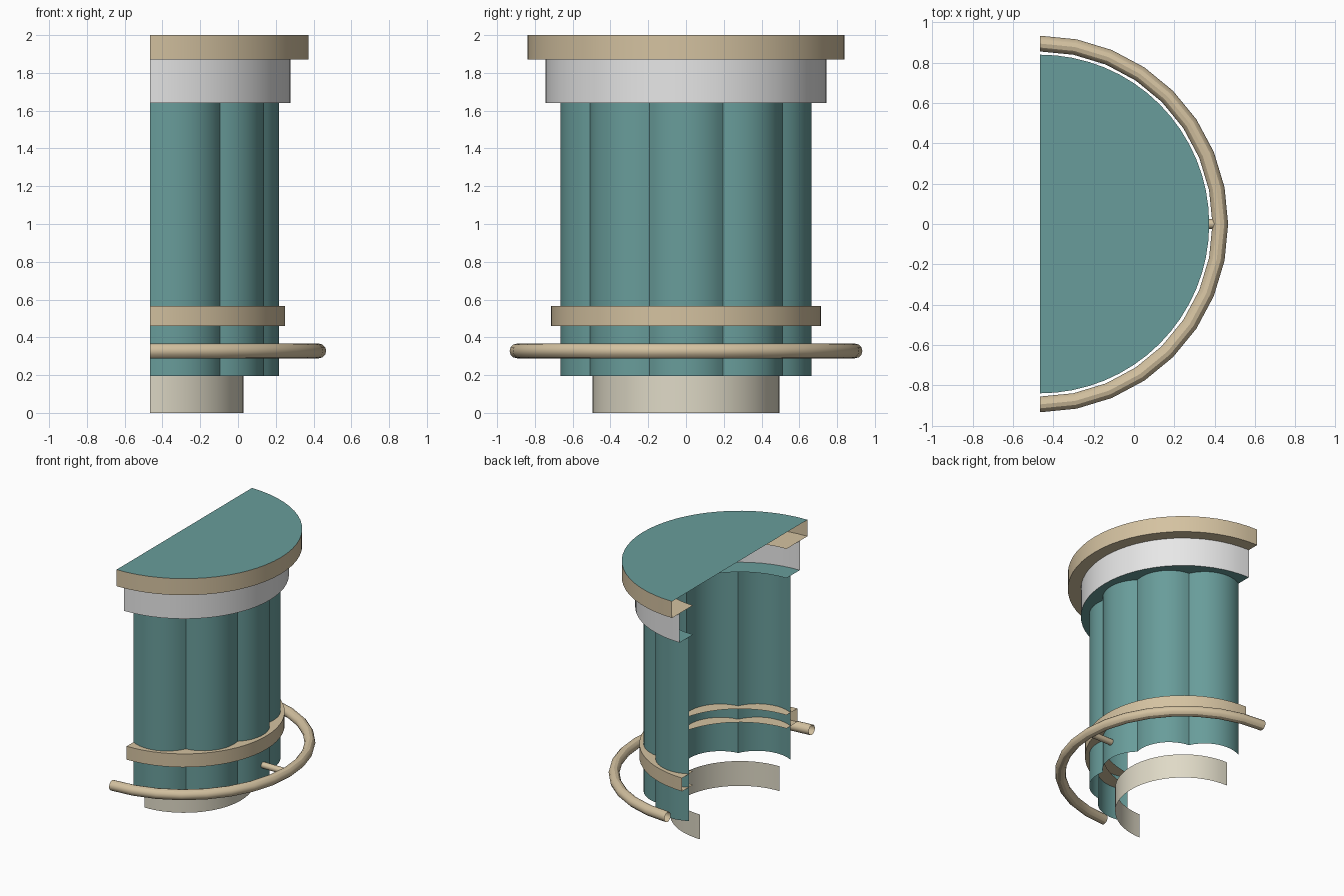
import bpy, bmesh
from math import pi, sin, cos, radians
from mathutils import Vector

if "Cube" in bpy.data.objects:
    bpy.data.objects.remove(bpy.data.objects["Cube"], do_unlink=True)

AXIS = -0.467    # x of the flat cut side, which holds the turning axis
INNER = 0.58     # inner radius shared by the ledges


def material(name, color):
    mat = bpy.data.materials.new(name)
    mat.use_nodes = True
    mat.diffuse_color = (*color, 1)
    mat.node_tree.nodes["Principled BSDF"].inputs["Base Color"].default_value = (*color, 1)
    return mat


TEAL = material("teal", (0.14, 0.335, 0.325))
TAN = material("tan", (0.66, 0.54, 0.355))
WHITE = material("white", (0.8, 0.8, 0.8))
CREAM = material("cream", (0.74, 0.70, 0.57))


def polar(radius, angle, z):
    return Vector((AXIS + radius * cos(angle), radius * sin(angle), z))


def finish(name, bm, *mats):
    mesh = bpy.data.meshes.new(name)
    bm.to_mesh(mesh)
    bm.free()
    for mat in mats:
        mesh.materials.append(mat)
    obj = bpy.data.objects.new(name, mesh)
    bpy.context.collection.objects.link(obj)
    bpy.ops.object.select_all(action="DESELECT")
    obj.select_set(True)
    bpy.context.view_layer.objects.active = obj
    bpy.ops.object.shade_smooth_by_angle(angle=radians(30))
    return obj


def sheet(columns):
    """Skin neighbouring columns of points with quads."""
    bm = bmesh.new()
    grid = [[bm.verts.new(p) for p in col] for col in columns]
    for a, b in zip(grid, grid[1:]):
        for i in range(len(a) - 1):
            bm.faces.new((a[i], b[i], b[i + 1], a[i + 1]))
    bmesh.ops.remove_doubles(bm, verts=bm.verts, dist=1e-5)
    bm.normal_update()
    return bm


def half_turn(profile, steps=32):
    """Turn a (radius, z) profile through the half circle facing +x."""
    angles = [-pi / 2 + pi * i / steps for i in range(steps + 1)]
    return sheet([[polar(r, a, z) for r, z in profile] for a in angles])


# Table top: half disc with a tan rim and underside ledge
bm = bmesh.new()
bm.faces.new([bm.verts.new(polar(0.84, -pi / 2 + pi * i / 32, 2.0)) for i in range(33)])
finish("table_top", bm, TEAL)
finish("top_rim", half_turn([(INNER, 1.87), (0.84, 1.87), (0.84, 2.0)]), TAN)

# White collar with a teal underside
bm = half_turn([(INNER, 1.64), (0.745, 1.64), (0.745, 1.87)])
for face in bm.faces:
    face.material_index = 1 if face.normal.z < -0.5 else 0
finish("collar", bm, WHITE, TEAL)

# Fluted column: five convex lobes
LOBE_CENTRE, LOBE_RADIUS, LOBE_SWEEP = 0.421, 0.264, radians(47.6)
outline = []
for lobe in range(-2, 3):
    middle = lobe * radians(36)
    centre = polar(LOBE_CENTRE, middle, 0)
    for i in range(13):
        a = middle + LOBE_SWEEP * (i / 6 - 1)
        point = centre + LOBE_RADIUS * Vector((cos(a), sin(a), 0))
        point.x = max(point.x, AXIS)
        if not outline or (point - outline[-1]).length > 0.004:
            outline.append(point)
finish("fluted_column", sheet([[p + Vector((0, 0, z)) for z in (0.195, 1.64)]
                               for p in outline]), TEAL)

# Band around the column, and the plinth
finish("column_band", half_turn([(INNER, 0.46), (0.715, 0.46), (0.715, 0.565),
                                 (INNER, 0.565)]), TAN)
finish("plinth", half_turn([(0.495, 0), (0.495, 0.195)]), CREAM)

# Foot rail and the peg that holds it
RAIL_Z = 0.328
tube = [(0.895 + 0.039 * cos(2 * pi * i / 12), RAIL_Z + 0.039 * sin(2 * pi * i / 12))
        for i in range(13)]
finish("foot_rail", half_turn(tube, 16), TAN)

bpy.ops.mesh.primitive_cylinder_add(vertices=12, radius=0.024, depth=0.2,
                                    location=(AXIS + 0.775, 0, RAIL_Z),
                                    rotation=(0, pi / 2, 0))
peg = bpy.context.object
peg.name = "rail_peg"
peg.data.materials.append(TAN)
bpy.ops.object.shade_smooth_by_angle(angle=radians(40))
